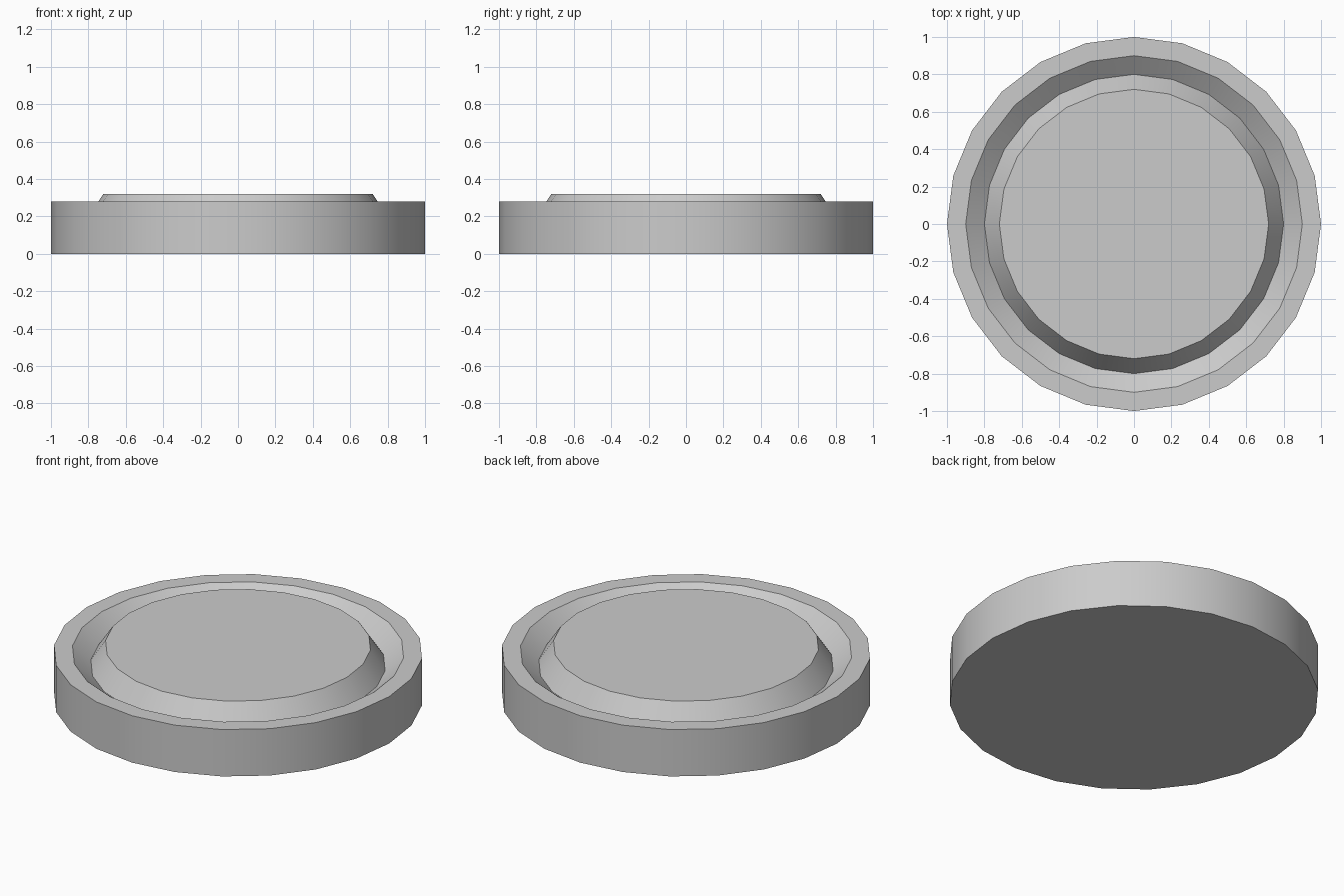
import bpy, bmesh
from math import sin, cos, tau

if "Cube" in bpy.data.objects:
    bpy.data.objects.remove(bpy.data.objects["Cube"])

SIDES = 24

# Lathe profile (radius, height): base, outer wall, rim, groove, raised centre
PROFILE = [(1.0, 0.0), (1.0, 0.28), (0.9, 0.28), (0.8, 0.2), (0.72, 0.32)]

bm = bmesh.new()
rings = [[bm.verts.new((r * cos(tau * i / SIDES), r * sin(tau * i / SIDES), z))
          for i in range(SIDES)] for r, z in PROFILE]

# Side bands
for low, high in zip(rings, rings[1:]):
    for i in range(SIDES):
        j = (i + 1) % SIDES
        bm.faces.new((low[i], low[j], high[j], high[i]))

# Flat underside and top
bm.faces.new(rings[0][::-1])
bm.faces.new(rings[-1])

mesh = bpy.data.meshes.new("grooved_disc")
bm.to_mesh(mesh)
bm.free()
disc = bpy.data.objects.new("grooved_disc", mesh)
bpy.context.collection.objects.link(disc)

# Smooth round the walls, sharp at the rims
bpy.context.view_layer.objects.active = disc
disc.select_set(True)
bpy.ops.object.shade_smooth_by_angle(angle=tau / 12)
